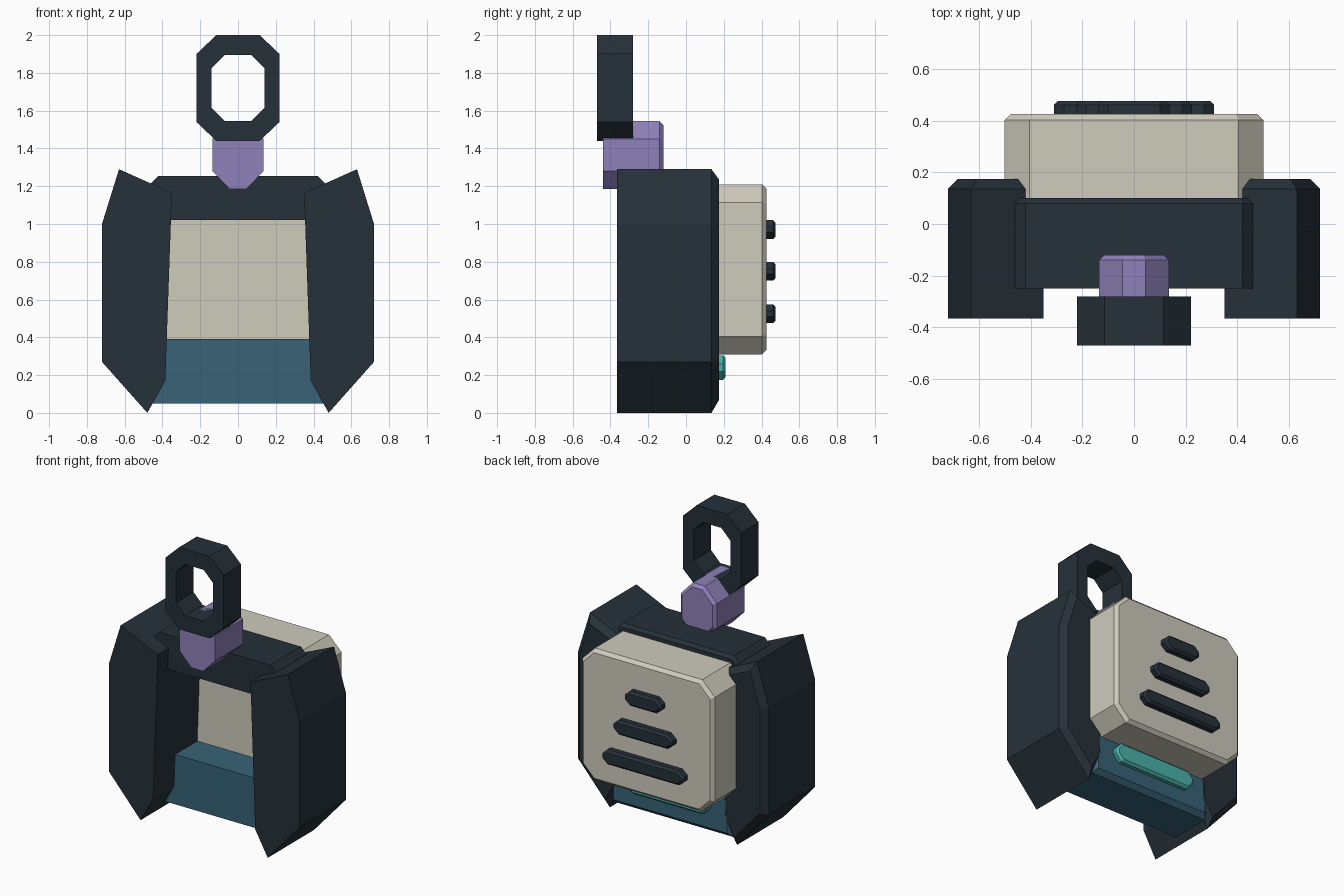
import bpy, bmesh

cube = bpy.data.objects.get("Cube")
if cube:
    bpy.data.objects.remove(cube, do_unlink=True)


def material(name, rgb):
    m = bpy.data.materials.new(name)
    m.use_nodes = True
    m.diffuse_color = (*rgb, 1)
    m.node_tree.nodes["Principled BSDF"].inputs["Base Color"].default_value = (*rgb, 1)
    return m


slate = material("dark slate", (0.0194, 0.0307, 0.041))
cream = material("warm cream", (0.62, 0.595, 0.505))
lavender = material("lavender", (0.275, 0.22, 0.49))
blue = material("steel blue", (0.04, 0.124, 0.184))
teal = material("teal", (0.072, 0.456, 0.402))


def finish(name, bm, mat):
    bmesh.ops.recalc_face_normals(bm, faces=bm.faces)
    mesh = bpy.data.meshes.new(name)
    bm.to_mesh(mesh)
    bm.free()
    mesh.materials.append(mat)
    obj = bpy.data.objects.new(name, mesh)
    bpy.context.collection.objects.link(obj)
    return obj


def octagon(hx, z0, z1, cx, cz):
    """Chamfered rectangle outline in the xz plane."""
    return [(hx, z0 + cz), (hx, z1 - cz), (hx - cx, z1), (cx - hx, z1),
            (-hx, z1 - cz), (-hx, z0 + cz), (cx - hx, z0), (hx - cx, z0)]


def slab(name, outline, y0, y1, bevel, mat):
    """Outline extruded from y0 to y1, with a chamfer round its back face."""
    bm = bmesh.new()
    front = [bm.verts.new((x, y0, z)) for x, z in outline]
    back = [bm.verts.new((x, y1 - bevel, z)) for x, z in outline]
    bm.faces.new(front)
    cap = bm.faces.new(back)
    for i in range(len(front)):
        j = (i + 1) % len(front)
        bm.faces.new((front[i], front[j], back[j], back[i]))
    bmesh.ops.recalc_face_normals(bm, faces=bm.faces)
    if bevel:
        bmesh.ops.inset_region(bm, faces=[cap], thickness=bevel, depth=bevel,
                               use_even_offset=True)
    return finish(name, bm, mat)


def frame(name, outer, inner, y0, y1, mat):
    """Slab with an opening of the same number of sides."""
    bm = bmesh.new()
    loops = [[bm.verts.new((x, y, z)) for x, z in shape]
             for shape, y in ((outer, y0), (inner, y0), (inner, y1), (outer, y1))]
    for k in range(4):
        a, b = loops[k], loops[(k + 1) % 4]
        for i in range(8):
            j = (i + 1) % 8
            bm.faces.new((a[i], a[j], b[j], b[i]))
    return finish(name, bm, mat)


# Hanging ring and its connector
frame("hanging_ring", octagon(0.22, 1.44, 2.0, 0.105, 0.1),
      octagon(0.14, 1.545, 1.895, 0.07, 0.07), -0.47, -0.28, slate)
slab("connector", octagon(0.135, 1.185, 1.545, 0.09, 0.095),
     -0.44, -0.12, 0.02, lavender)

# Mirrored side panels
panel = [(0.63, 1.29), (0.35, 1.165), (0.385, 0.17),
         (0.48, 0), (0.72, 0.27), (0.72, 1.0)]
for side, s in (("left", 1), ("right", -1)):
    slab(side + "_panel", [(s * x, z) for x, z in panel], -0.365, 0.175, 0.04, slate)

# Upper and lower cross bars
slab("upper_bar", [(-0.46, 1.02), (0.46, 1.02), (0.46, 1.215), (0.42, 1.255),
                   (-0.42, 1.255), (-0.46, 1.215)], -0.25, 0.1, 0.02, slate)
slab("lower_bar", [(-0.46, 0.05), (0.46, 0.05), (0.46, 0.39), (-0.46, 0.39)],
     -0.14, 0.17, 0.03, blue)

# Back pack with three vents and a light strip
slab("back_pack", octagon(0.5, 0.31, 1.21, 0.095, 0.095), 0.1, 0.425, 0.022, cream)
for name, half, z in (("lower", 0.31, 0.525), ("middle", 0.225, 0.75), ("upper", 0.14, 0.97)):
    slab(name + "_vent", octagon(half, z - 0.05, z + 0.05, 0.04, 0.035),
         0.41, 0.475, 0.015, slate)
slab("light_strip", octagon(0.31, 0.175, 0.305, 0.045, 0.045), 0.15, 0.21, 0.015, teal)
